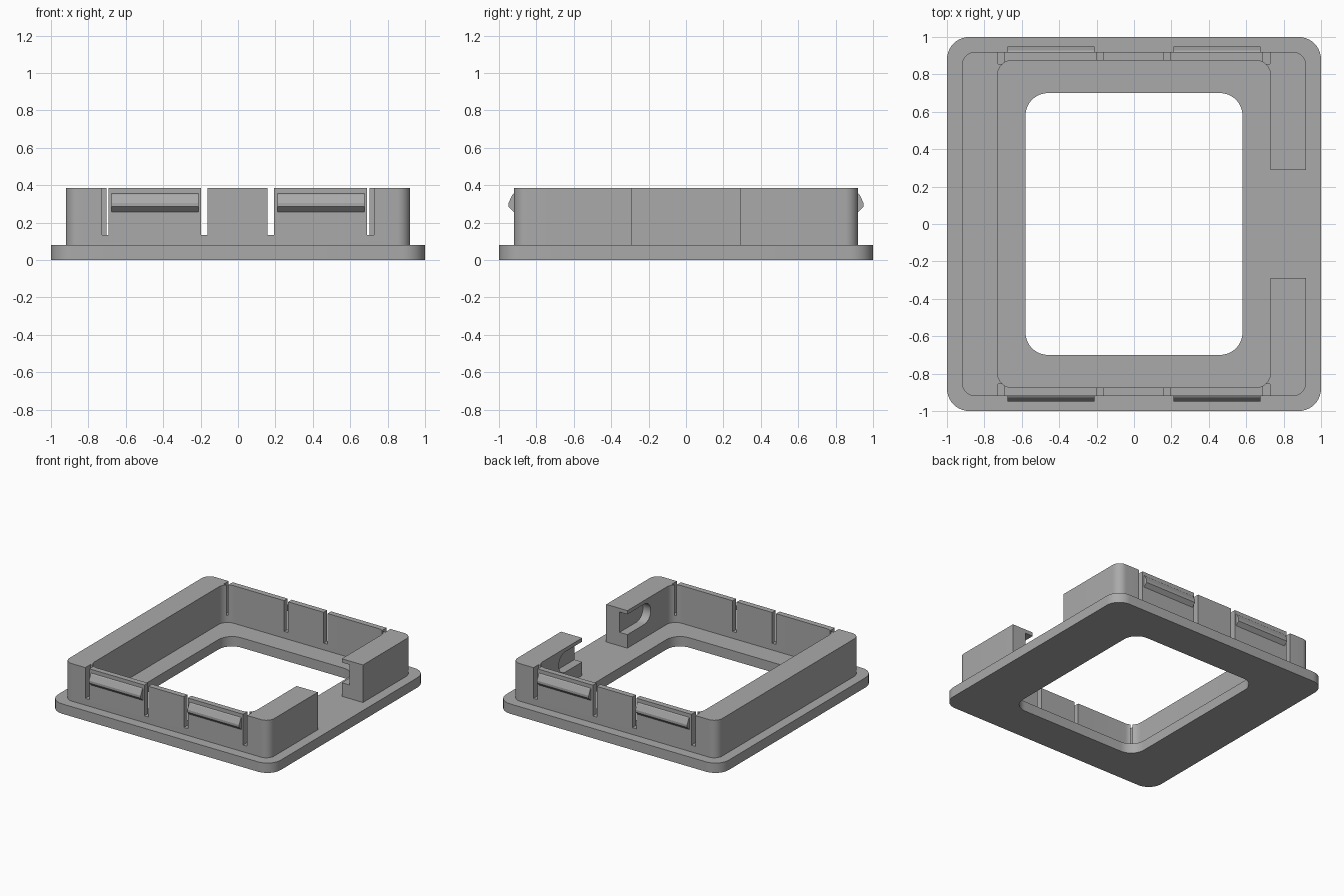
import bpy, bmesh, math

cube = bpy.data.objects.get("Cube")
if cube:
    bpy.data.objects.remove(cube, do_unlink=True)

GREY = (0.4, 0.4, 0.4, 1)
mat = bpy.data.materials.new("plain grey plastic")
mat.use_nodes = True
mat.diffuse_color = GREY
mat.node_tree.nodes["Principled BSDF"].inputs["Base Color"].default_value = GREY

PLATE_TOP, WALL_TOP, WALL_Y = 0.08, 0.385, 0.92


def prism(name, points, offset):
    """Extrude a closed 3D outline along an offset vector."""
    bm = bmesh.new()
    face = bm.faces.new([bm.verts.new(p) for p in points])
    new = bmesh.ops.extrude_face_region(bm, geom=[face])["geom"]
    bmesh.ops.translate(bm, vec=offset, verts=[v for v in new if isinstance(v, bmesh.types.BMVert)])
    bmesh.ops.recalc_face_normals(bm, faces=bm.faces)
    mesh = bpy.data.meshes.new(name)
    bm.to_mesh(mesh)
    bm.free()
    mesh.materials.append(mat)
    obj = bpy.data.objects.new(name, mesh)
    bpy.context.collection.objects.link(obj)
    return obj


def rounded_block(name, hx, hy, radius, z0, z1, steps=10):
    points = []
    for i, (sx, sy) in enumerate([(1, 1), (-1, 1), (-1, -1), (1, -1)]):
        for k in range(steps + 1):
            a = math.pi / 2 * (i + k / steps)
            points.append((sx * (hx - radius) + radius * math.cos(a),
                           sy * (hy - radius) + radius * math.sin(a), z0))
    return prism(name, points, (0, 0, z1 - z0))


def box(name, x0, x1, y0, y1, z0, z1):
    return prism(name, [(x0, y0, z0), (x1, y0, z0), (x1, y1, z0), (x0, y1, z0)], (0, 0, z1 - z0))


def cut(target, cutter):
    cutter.hide_render = True
    mod = target.modifiers.new("cut", "BOOLEAN")
    mod.operation = "DIFFERENCE"
    mod.solver = "EXACT"
    mod.object = cutter
    bpy.context.view_layer.objects.active = target
    bpy.ops.object.modifier_apply(modifier=mod.name)
    bpy.data.objects.remove(cutter, do_unlink=True)


def smooth(obj):
    bpy.ops.object.select_all(action="DESELECT")
    obj.select_set(True)
    bpy.context.view_layer.objects.active = obj
    bpy.ops.object.shade_smooth_by_angle(angle=math.radians(30))


# Flat base plate with a rounded window
plate = rounded_block("base_plate", 1, 1, 0.12, 0, PLATE_TOP)
cut(plate, rounded_block("window_cutter", 0.58, 0.7, 0.12, -0.1, 0.2))
smooth(plate)

# Upright wall, open on one side
wall = rounded_block("wall_frame", WALL_Y, WALL_Y, 0.07, PLATE_TOP, WALL_TOP)
cut(wall, rounded_block("inside_cutter", 0.73, 0.875, 0.08, 0, 0.5))
cut(wall, box("gap_cutter", 0.5, 1.1, -0.29, 0.29, 0, 0.5))

# Narrow relief slots beside the spring tabs
for side in (-1, 1):
    for x in (-0.71, -0.18, 0.175, 0.708):
        y0, y1 = sorted((side * 0.855, side * 1.0))
        cut(wall, box("slot_cutter", x - 0.018, x + 0.018, y0, y1, 0.135, 0.5))

# Round-ended grooves in the inner faces beside the gap
low, high, end = 0.19, 0.355, 0.59
r, mid = (high - low) / 2, (high + low) / 2
for side in (-1, 1):
    outline = [(0.65, side * 0.2, low), (0.65, side * 0.2, high)]
    for k in range(17):
        a = math.pi * (0.5 - k / 16)
        outline.append((0.65, side * (end - r + r * math.cos(a)), mid + r * math.sin(a)))
    cut(wall, prism("groove_cutter", outline, (0.15, 0, 0)))
smooth(wall)

# Snap clips on the front and back walls
clip_profile = [(0.0, 0.355), (0.008, 0.35), (0.029, 0.305), (0.029, 0.285), (0.0, 0.257)]
for side, face in ((-1, "front"), (1, "back")):
    for x, hand in ((-0.675, "right"), (0.21, "left")):
        outline = [(x, side * (WALL_Y + d), z) for d, z in clip_profile]
        prism(f"{face}_{hand}_clip", outline, (0.465, 0, 0))
